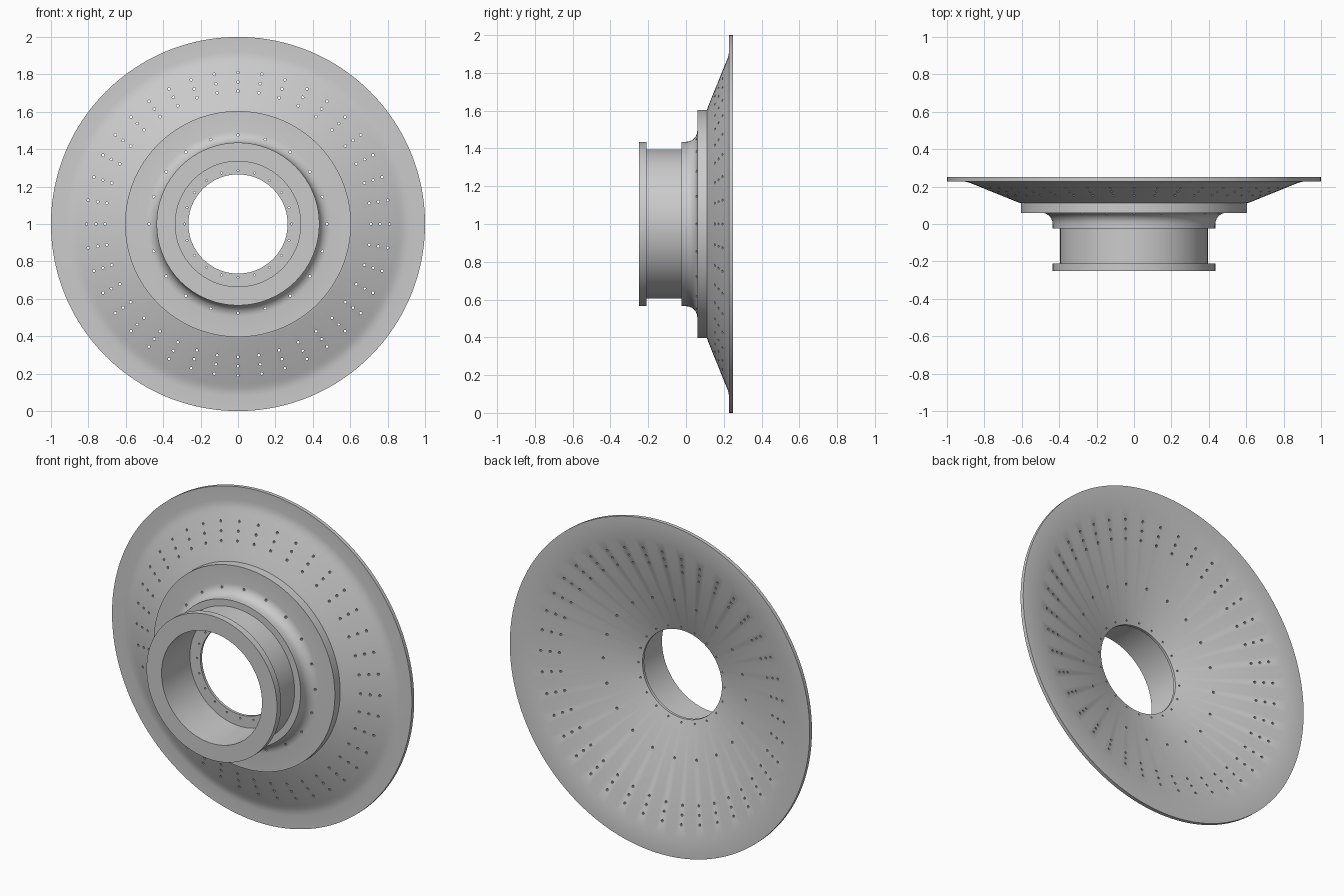
import bpy, bmesh
from math import sin, cos, pi, radians
from mathutils import Matrix, Vector

if "Cube" in bpy.data.objects:
    bpy.data.objects.remove(bpy.data.objects["Cube"])

CENTRE = Vector((0, 0, 1))
SEGMENTS = 160

def make_object(name, bm):
    bmesh.ops.recalc_face_normals(bm, faces=bm.faces)
    mesh = bpy.data.meshes.new(name)
    bm.to_mesh(mesh)
    bm.free()
    obj = bpy.data.objects.new(name, mesh)
    bpy.context.collection.objects.link(obj)
    return obj

def lathe(name, profile):
    """Revolve a closed (radius, y) outline about the y axis through CENTRE."""
    bm = bmesh.new()
    rings = []
    for i in range(SEGMENTS):
        a = 2 * pi * i / SEGMENTS
        rings.append([bm.verts.new(CENTRE + Vector((r * sin(a), y, r * cos(a)))) for r, y in profile])
    n = len(profile)
    for i in range(SEGMENTS):
        p, q = rings[i], rings[(i + 1) % SEGMENTS]
        for j in range(n):
            k = (j + 1) % n
            bm.faces.new((p[j], p[k], q[k], q[j]))
    return make_object(name, bm)

# Concave fillet between the neck flange and the stepped shoulder
fillet = [(0.495 - 0.06 * cos(t * pi / 12), 0.0 + 0.06 * sin(t * pi / 12)) for t in range(7)]

# Flared dish with flanged neck, stepped bore and flat rim
profile = [
    (0.335, -0.25), (0.435, -0.25), (0.435, -0.21), (0.395, -0.21),
    (0.395, -0.025), (0.435, -0.025)] + fillet + [
    (0.604, 0.06), (0.604, 0.111), (0.62, 0.116), (0.86, 0.213),
    (0.88, 0.221), (0.90, 0.226), (0.92, 0.228), (1.0, 0.228), (1.0, 0.25),
    (0.877, 0.25), (0.265, 0.036), (0.265, 0.02), (0.335, 0.02)]
dish = lathe("flared_dish", profile)

# Drilled hole rings: ring radius, hole count, hole radius
bm = bmesh.new()
for ring, count, size in [(0.81, 40, 0.007), (0.76, 40, 0.007), (0.71, 40, 0.007),
                          (0.475, 20, 0.007), (0.287, 20, 0.005)]:
    for i in range(count):
        a = 2 * pi * i / count
        pos = CENTRE + Vector((ring * sin(a), 0.15, ring * cos(a)))
        # the bore-lip and fillet holes must miss the neck flanges
        depth = 0.3 if ring > 0.6 else 0.29
        bmesh.ops.create_cone(bm, cap_ends=True, segments=10, radius1=size, radius2=size, depth=depth,
                              matrix=Matrix.Translation(pos) @ Matrix.Rotation(radians(90), 4, 'X'))
drill = make_object("hole_cutter", bm)

mod = dish.modifiers.new("holes", 'BOOLEAN')
mod.operation = 'DIFFERENCE'
mod.solver = 'EXACT'
mod.object = drill
bpy.context.view_layer.objects.active = dish
dish.select_set(True)
drill.select_set(False)
bpy.ops.object.modifier_apply(modifier=mod.name)
bpy.data.objects.remove(drill)

bpy.ops.object.shade_smooth_by_angle(angle=radians(20))
